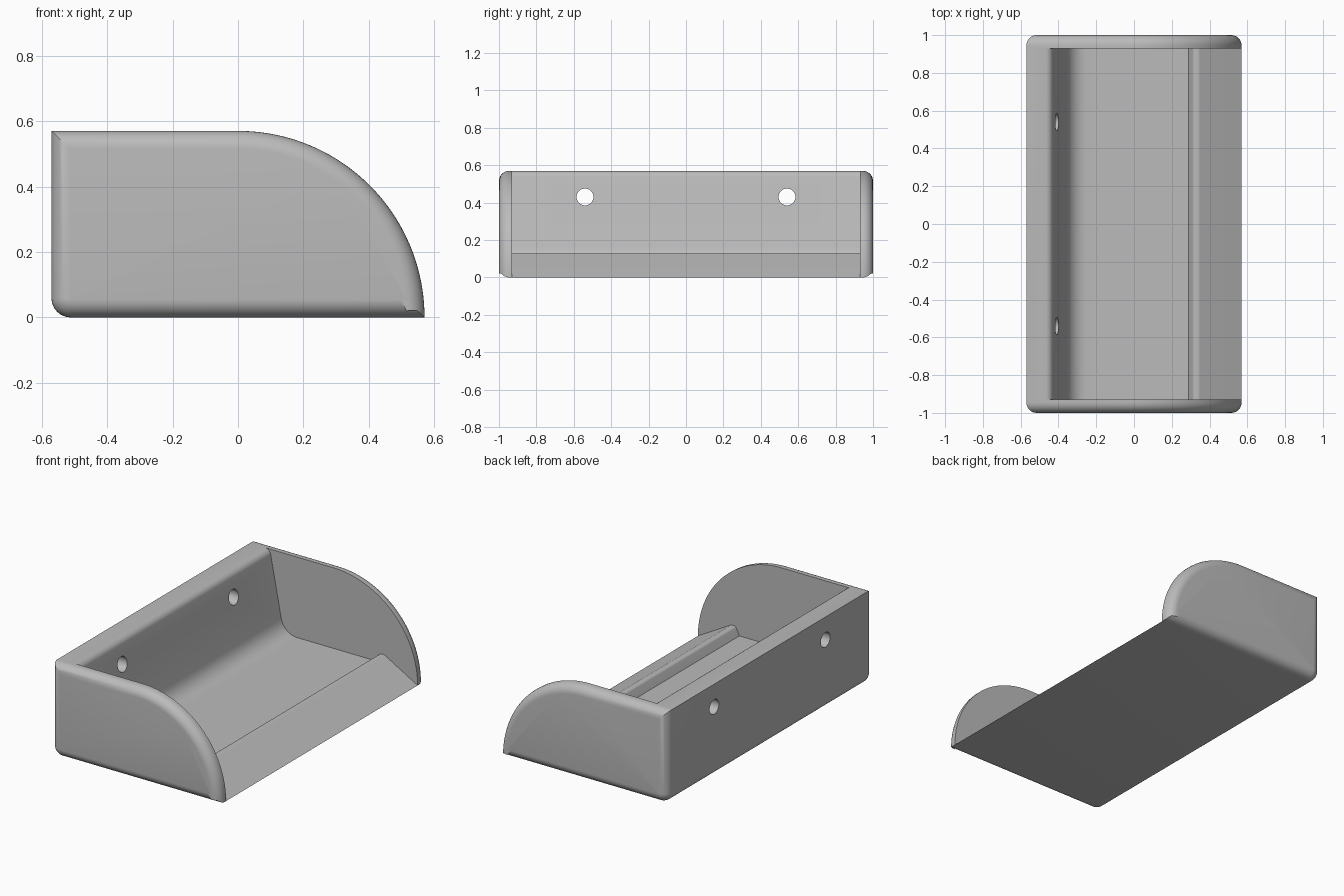
import bpy, bmesh, math
from mathutils import Vector

cube = bpy.data.objects.get("Cube")
if cube:
    bpy.data.objects.remove(cube, do_unlink=True)

HALF = 0.57       # half depth and full height
EDGE = 0.055      # rounding of the end plates
INNER = 0.93      # inside face of the end plates

grey = bpy.data.materials.new("plain grey")
grey.use_nodes = True
grey.diffuse_color = (0.5, 0.5, 0.5, 1)
grey.node_tree.nodes["Principled BSDF"].inputs["Base Color"].default_value = (0.5, 0.5, 0.5, 1)


def rounded(points, segments=8):
    """Polygon from (x, z, radius) corners, filleting each corner with a radius."""
    out = []
    for i, (x, z, r) in enumerate(points):
        p = Vector((x, z))
        if not r:
            out.append(p)
            continue
        a = (Vector(points[i - 1][:2]) - p).normalized()
        b = (Vector(points[(i + 1) % len(points)][:2]) - p).normalized()
        half = a.angle(b) / 2
        centre = p + (a + b).normalized() * (r / math.sin(half))
        start = p + a * (r / math.tan(half)) - centre
        end = p + b * (r / math.tan(half)) - centre
        sweep = start.angle(end)
        for k in range(segments + 1):
            t = k / segments
            out.append(centre + (start * math.sin((1 - t) * sweep)
                                 + end * math.sin(t * sweep)) / math.sin(sweep))
    return out


def extrude(name, outline, half_width, edge=0):
    """Extrude an x-z outline along y, optionally rounding both end rims."""
    bm = bmesh.new()
    cap = bm.faces.new([bm.verts.new((p.x, -half_width, p.y)) for p in outline])
    grown = bmesh.ops.extrude_face_region(bm, geom=[cap], use_keep_orig=True)["geom"]
    verts = [g for g in grown if isinstance(g, bmesh.types.BMVert)]
    bmesh.ops.translate(bm, vec=(0, 2 * half_width, 0), verts=verts)
    bmesh.ops.recalc_face_normals(bm, faces=bm.faces)
    if edge:
        rims = [e for e in bm.edges if abs(e.verts[0].co.y - e.verts[1].co.y) < 1e-5]
        bmesh.ops.bevel(bm, geom=rims, offset=edge, offset_type='OFFSET', segments=8,
                        profile=0.5, affect='EDGES', clamp_overlap=False)
    mesh = bpy.data.meshes.new(name)
    bm.to_mesh(mesh)
    bm.free()
    mesh.materials.append(grey)
    obj = bpy.data.objects.new(name, mesh)
    bpy.context.collection.objects.link(obj)
    return obj


def cut(target, cutter):
    """Subtract the cutter and remove it."""
    mod = target.modifiers.new("cut", 'BOOLEAN')
    mod.operation = 'DIFFERENCE'
    mod.solver = 'EXACT'
    mod.object = cutter
    cutter.hide_render = True
    bpy.ops.object.select_all(action='DESELECT')
    bpy.context.view_layer.objects.active = target
    target.select_set(True)
    bpy.ops.object.modifier_apply(modifier=mod.name)
    bpy.data.objects.remove(cutter, do_unlink=True)


# Outer body: flat top and back, quarter-round front, softened lower back edge
arc = [Vector((HALF * math.sin(t), HALF * math.cos(t)))
       for t in (math.pi / 2 * k / 40 for k in range(41))]
back = rounded([(HALF, 0, 0), (-HALF, 0, EDGE + 0.004), (-HALF, HALF, 0)])[1:]
tray = extrude("wall_tray", arc + back, 1, EDGE)

# Hollow: leaning back wall, coved floor, small front ridge and sloping front
wall = rounded([(-0.7, HALF, 0), (-0.435, HALF, 0.04), (-0.34, 0.075, 0.11),
                (0.288, 0.075, 0), (0.315, 0.13, 0.018), (0.345, 0.127, 0.012),
                (HALF, 0, 0)])[1:]
slope = (Vector((HALF, 0)) - wall[-2]).normalized()
outline = [Vector((wall[0].x, 0.8))] + wall[:-1] + [
    Vector((HALF, 0)) + slope * 0.2, Vector((0.8, 0.8))]
cut(tray, extrude("hollow_cutter", outline, INNER))

# Two screw holes through the back wall
for y in (-0.54, 0.54):
    bpy.ops.mesh.primitive_cylinder_add(vertices=32, radius=0.045, depth=0.5,
                                        location=(-0.5, y, 0.43),
                                        rotation=(0, math.pi / 2, 0))
    drill = bpy.context.object
    drill.name = "screw_hole_cutter"
    drill.data.materials.append(grey)
    cut(tray, drill)

bpy.ops.object.select_all(action='DESELECT')
tray.select_set(True)
bpy.context.view_layer.objects.active = tray
bpy.ops.object.shade_smooth_by_angle(angle=math.radians(25))
